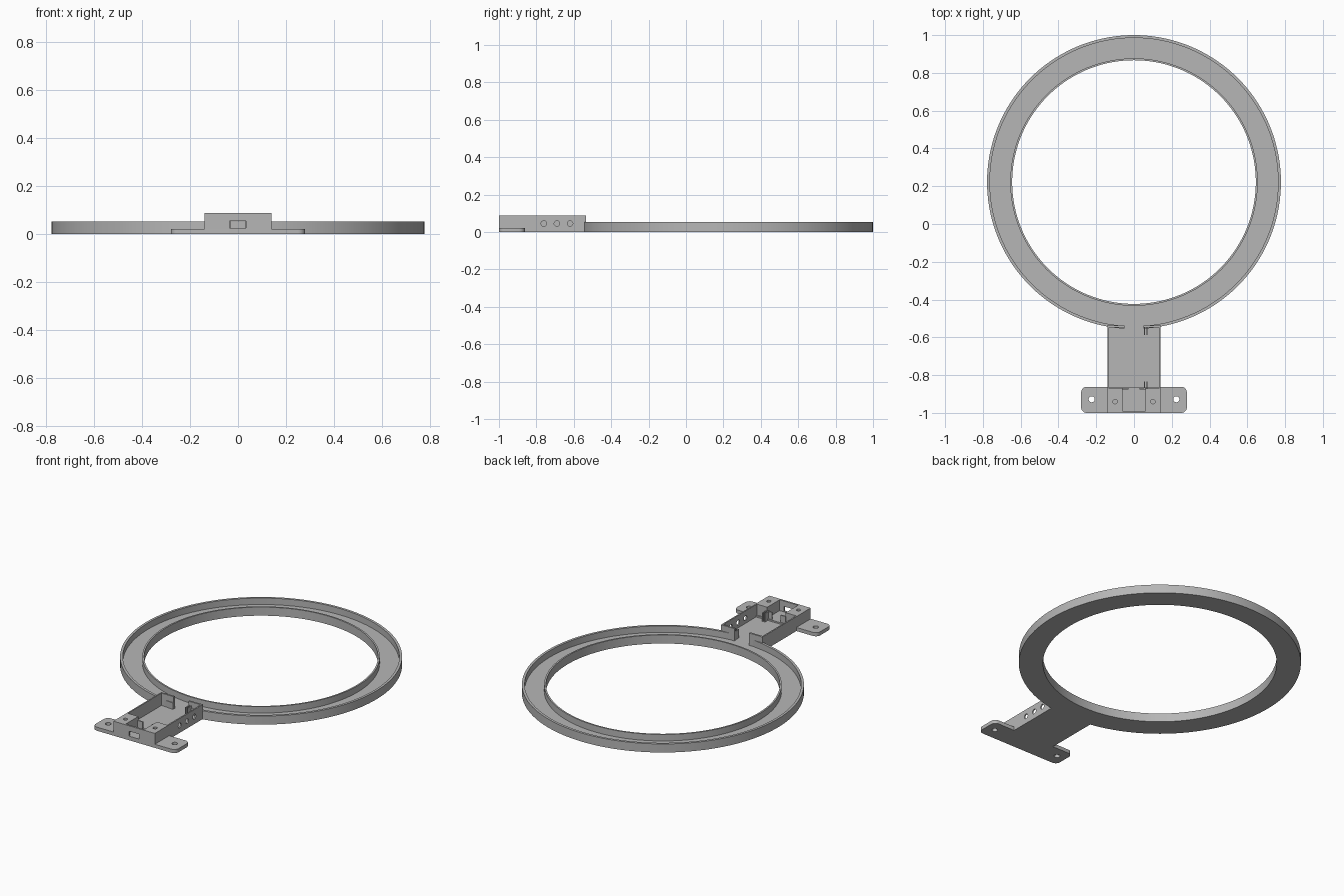
import bpy, bmesh
from math import radians
from mathutils import Matrix

cube = bpy.data.objects.get("Cube")
if cube:
    bpy.data.objects.remove(cube, do_unlink=True)

grey = bpy.data.materials.new("grey_plastic")
grey.use_nodes = True
COLOUR = (0.47, 0.47, 0.47, 1)
grey.diffuse_color = COLOUR
grey.node_tree.nodes["Principled BSDF"].inputs["Base Color"].default_value = COLOUR

FLOOR, RIM, TOP, EAR = 0.013, 0.052, 0.088, 0.022
HALF, FRONT, BACK = 0.14, -1.0, -0.535
WALL = 0.008


def finish(name, bm):
    bmesh.ops.recalc_face_normals(bm, faces=bm.faces)
    mesh = bpy.data.meshes.new(name)
    bm.to_mesh(mesh)
    bm.free()
    mesh.materials.append(grey)
    obj = bpy.data.objects.new(name, mesh)
    bpy.context.collection.objects.link(obj)
    return obj


def box(name, x, y, z, corner=0):
    """Box from three (low, high) ranges, optionally with rounded upright edges."""
    bm = bmesh.new()
    bmesh.ops.create_cube(bm, size=1)
    for v in bm.verts:
        v.co = [lo + (c + 0.5) * (hi - lo) for c, (lo, hi) in zip(v.co, (x, y, z))]
    if corner:
        upright = [e for e in bm.edges if abs(e.verts[0].co.z - e.verts[1].co.z) > 0.001]
        bmesh.ops.bevel(bm, geom=upright, offset=corner, segments=6,
                        profile=0.5, affect='EDGES')
    return finish(name, bm)


def rod(centre, radius, length, axis='Z'):
    """Round cutter."""
    bm = bmesh.new()
    turn = Matrix.Rotation(radians(90), 4, 'Y') if axis == 'X' else Matrix()
    bmesh.ops.create_cone(bm, cap_ends=True, segments=24, radius1=radius, radius2=radius,
                          depth=length, matrix=Matrix.Translation(centre) @ turn)
    return finish("cutter", bm)


def cut(obj, cutters):
    bpy.context.view_layer.objects.active = obj
    for c in cutters:
        mod = obj.modifiers.new("cut", 'BOOLEAN')
        mod.operation, mod.solver, mod.object = 'DIFFERENCE', 'EXACT', c
        bpy.ops.object.modifier_apply(modifier=mod.name)
        bpy.data.objects.remove(c, do_unlink=True)


def smooth(obj):
    bpy.ops.object.select_all(action='DESELECT')
    obj.select_set(True)
    bpy.context.view_layer.objects.active = obj
    bpy.ops.object.shade_smooth_by_angle(angle=radians(30))


# Ring channel: U-shaped section spun around the ring centre
profile = [(0.645, 0), (0.778, 0), (0.778, RIM), (0.763, RIM),
           (0.763, FLOOR), (0.655, FLOOR), (0.655, RIM), (0.645, RIM)]
bm = bmesh.new()
verts = [bm.verts.new((r, 0, z)) for r, z in profile]
edges = [bm.edges.new((verts[i - 1], verts[i])) for i in range(len(verts))]
bmesh.ops.spin(bm, geom=verts + edges, cent=(0, 0, 0), axis=(0, 0, 1),
               angle=radians(360), steps=144)
bmesh.ops.remove_doubles(bm, verts=bm.verts, dist=0.0001)
bmesh.ops.translate(bm, verts=bm.verts, vec=(0, 0.222, 0))
ring = finish("ring_channel", bm)
cut(ring, [box("cutter", (-0.05, 0.05), (-0.6, -0.5), (FLOOR, 0.1))])
smooth(ring)

# Mounting plate with two screw ears
plate = box("mounting_plate", (-0.28, 0.28), (FRONT, -0.862), (0, EAR), corner=0.03)
cut(plate, [rod((s * 0.224, -0.928, 0), 0.016, 0.1) for s in (-1, 1)])
smooth(plate)

# Tray floor
box("tray_floor", (-HALF, HALF), (-0.9, -0.54), (0, FLOOR))

# Parts repeated on both sides of the tray
for side, label in ((1, "left"), (-1, "right")):
    def span(a, b):
        return tuple(sorted((side * a, side * b)))

    wall = box(label + "_wall", span(HALF - WALL, HALF), (-0.88, BACK), (0, TOP))
    if side > 0:
        # Three cable holes on one wall only
        cut(wall, [rod((HALF, y, 0.045), 0.015, 0.06, 'X') for y in (-0.76, -0.69, -0.62)])
        smooth(wall)
    box(label + "_back_wall", span(0.05, HALF - WALL), (-0.548, BACK - 0.002), (0, TOP))
    block = box(label + "_screw_block", span(0.062, HALF), (FRONT, -0.87), (0, TOP))
    cut(block, [rod((side * 0.1, -0.94, TOP), 0.012, 0.1)])
    smooth(block)
    box(label + "_socket_lip", span(0.03, 0.063), (-0.876, -0.868), (0, 0.065))

# Front wall with socket opening
front = box("front_wall", (-0.063, 0.063), (FRONT, FRONT + 0.011), (0, TOP))
cut(front, [box("cutter", (-0.035, 0.033), (-1.1, -0.9), (0.025, 0.055))])

# Paired ribs that hold a circuit board
for end, y in (("front", (-0.871, -0.835)), ("back", (-0.587, -0.545))):
    for n, x in enumerate((0.053, 0.066)):
        box(f"{end}_board_rib_{n + 1}", (x, x + 0.006), y, (0, 0.065))
